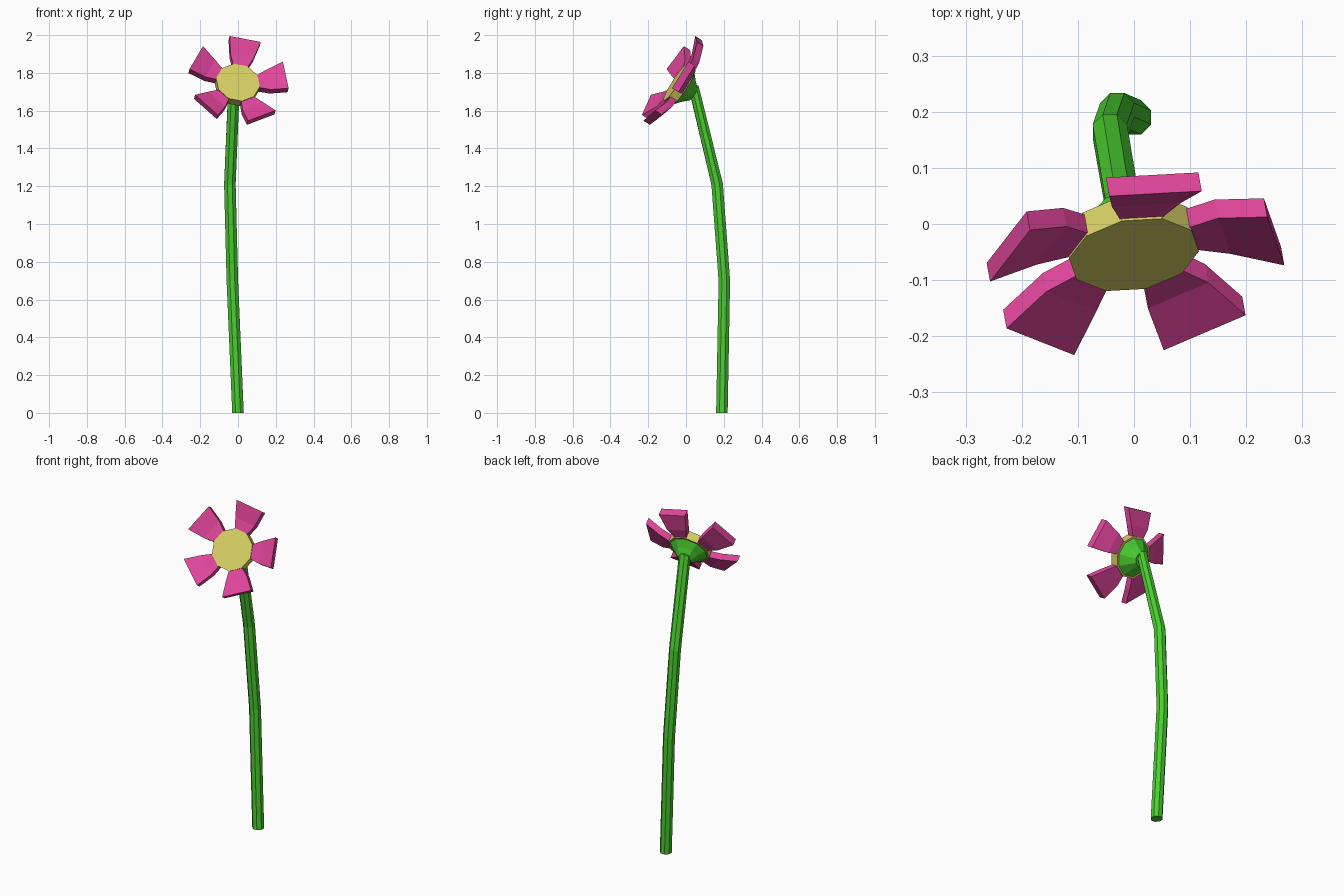
import bpy, bmesh, math
from mathutils import Vector

if "Cube" in bpy.data.objects:
    bpy.data.objects.remove(bpy.data.objects["Cube"])

# Flower head frame: N faces out of the bloom, U runs sideways, V runs up the face
C = Vector((0, -0.055, 1.75))
N = Vector((0.15, -0.83, 0.54)).normalized()
U = Vector((0, 0, 1)).cross(N).normalized()
V = N.cross(U)


def material(name, rgb):
    m = bpy.data.materials.new(name)
    m.diffuse_color = (*rgb, 1)
    m.use_nodes = True
    m.node_tree.nodes["Principled BSDF"].inputs["Base Color"].default_value = m.diffuse_color
    return m


GREEN = material("green", (0.07, 0.62, 0.03))
YELLOW = material("yellow", (0.68, 0.63, 0.13))
PINK = material("pink", (0.75, 0.06, 0.33))


def loft(name, rings, mat):
    """Flat-shaded solid through a list of equal-length point rings."""
    bm = bmesh.new()
    loops = [[bm.verts.new(p) for p in ring] for ring in rings]
    n = len(loops[0])
    for a, b in zip(loops, loops[1:]):
        for i in range(n):
            j = (i + 1) % n
            bm.faces.new((a[i], a[j], b[j], b[i]))
    bm.faces.new(loops[0][::-1])
    bm.faces.new(loops[-1])
    bmesh.ops.recalc_face_normals(bm, faces=bm.faces)
    mesh = bpy.data.meshes.new(name)
    bm.to_mesh(mesh)
    bm.free()
    mesh.materials.append(mat)
    ob = bpy.data.objects.new(name, mesh)
    bpy.context.collection.objects.link(ob)
    return ob


def ring(center, normal, radius, sides, turn=0.0):
    n = normal.normalized()
    u = (Vector((1, 0, 0)) - n * n.x).normalized()
    v = n.cross(u)
    return [center + radius * (math.cos(a) * u + math.sin(a) * v)
            for a in (turn + math.tau * i / sides for i in range(sides))]


def head(u, v, n):
    return C + U * u + V * v + N * n


def head_ring(radius, n, sides, turn):
    return [head(radius * math.cos(a), radius * math.sin(a), n)
            for a in (turn + math.tau * i / sides for i in range(sides))]


# Stem: bends gently, then hooks forward into the back of the bloom
path = [Vector(p) for p in ((0, 0.19, 0), (-0.03, 0.203, 0.7),
                            (-0.043, 0.165, 1.21), (-0.022, 0.044, 1.71))]
path.append(head(0, 0, -0.045))
rings = []
for i, p in enumerate(path):
    d_in = (p - path[i - 1]).normalized() if i else Vector((0, 0, 1))
    d_out = (path[i + 1] - p).normalized() if 0 < i < len(path) - 1 else d_in
    rings.append(ring(p, d_in + d_out, 0.033, 8, math.pi / 8))
loft("stem", rings, GREEN)

# Flower centre (ten sides, every other one carrying a petal) and calyx behind it
first = math.radians(77)
turn = first + math.pi / 10
loft("flower_centre", [head_ring(0.118, n, 10, turn) for n in (-0.05, 0)], YELLOW)
loft("calyx", [head_ring(r, n, 10, turn)
               for r, n in ((0.04, -0.115), (0.07, -0.082), (0.11, -0.048))], GREEN)

# Petals: widening, cupped slabs; each station is distance, half width, height
stations = ((0.105, 0.037, -0.006), (0.165, 0.062, 0.004), (0.254, 0.084, 0.039))
for k in range(5):
    a = first + math.tau * k / 5
    ca, sa = math.cos(a), math.sin(a)
    loft(f"petal_{k + 1}",
         [[head(r * ca - w * s * sa, r * sa + w * s * ca, h - t)
           for s, t in ((-1, 0), (1, 0), (1, 0.04), (-1, 0.04))]
          for r, w, h in stations], PINK)
